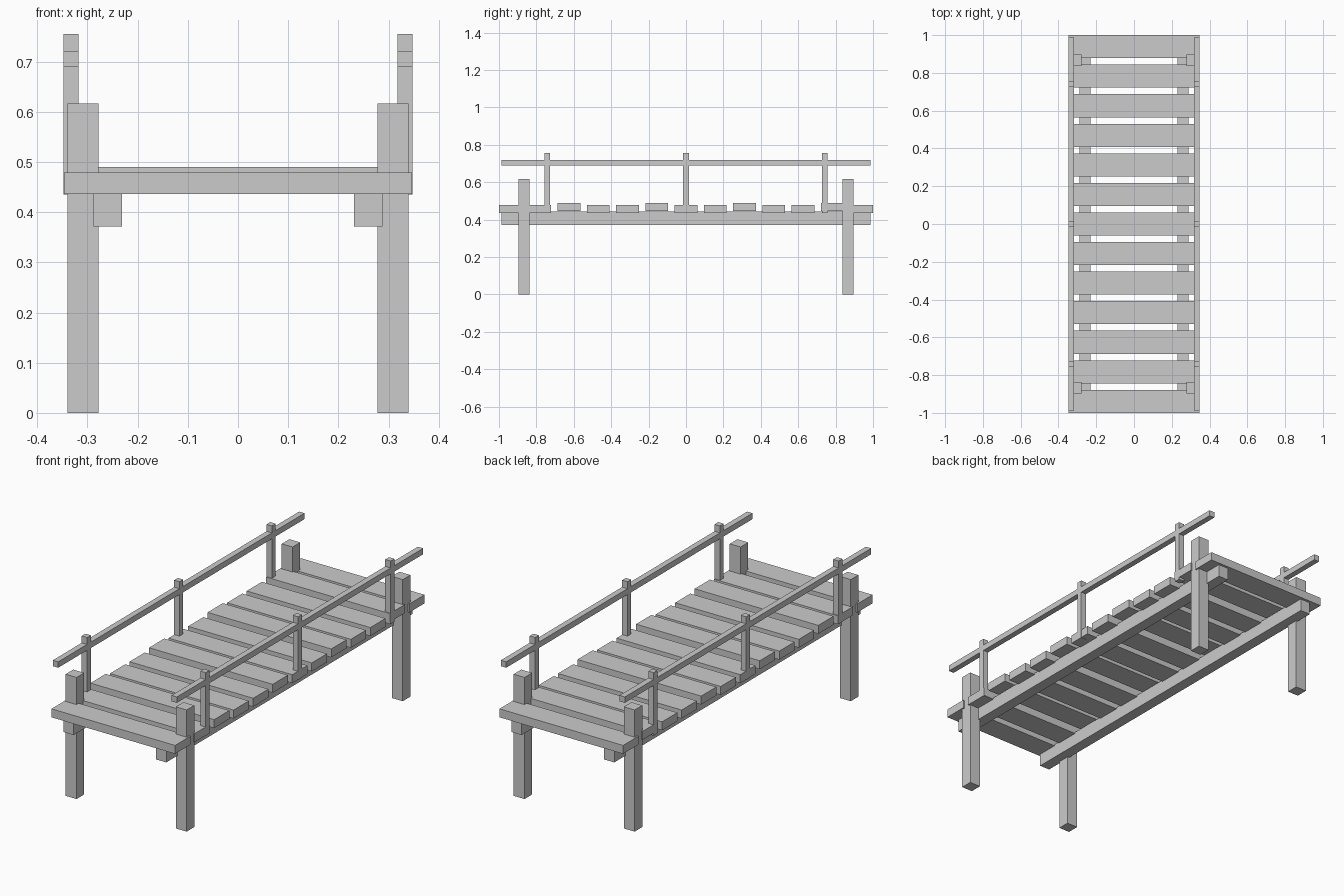
import bpy

if "Cube" in bpy.data.objects:
    bpy.data.objects.remove(bpy.data.objects["Cube"])


def box(name, x, y, z):
    """Box from (min, max) ranges on each axis."""
    lo, hi = zip(x, y, z)
    bpy.ops.mesh.primitive_cube_add(size=1, location=[(a + b) / 2 for a, b in zip(lo, hi)])
    ob = bpy.context.object
    ob.name = name
    ob.scale = [b - a for a, b in zip(lo, hi)]
    bpy.ops.object.transform_apply(location=False, rotation=False, scale=True)
    return ob


def around(c, width):
    return (c - width / 2, c + width / 2)


# Deck planks, every third one sitting slightly proud
PLANKS = 13
for i in range(PLANKS):
    y = -0.939 + i * 1.878 / (PLANKS - 1)
    top = 0.490 if i % 3 == 2 else 0.479
    box(f"plank_{i + 1}", (-0.347, 0.347), around(y, 0.122), (top - 0.043, top))

for side, s in (("left", -1), ("right", 1)):
    # Long support beam and handrail
    box(f"{side}_beam", around(s * 0.26, 0.057), (-0.987, 0.987), (0.372, 0.443))
    box(f"{side}_handrail", around(s * 0.333, 0.03), (-0.987, 0.987), (0.69, 0.72))
    # Corner posts
    for end, y in (("front", -0.866), ("back", 0.866)):
        box(f"{end}_{side}_post", around(s * 0.309, 0.061), around(y, 0.061), (0, 0.617))
    # Railing uprights
    for n, y in enumerate((-0.741, 0, 0.741)):
        box(f"{side}_upright_{n + 1}", around(s * 0.333, 0.03), around(y, 0.03), (0.435, 0.755))
